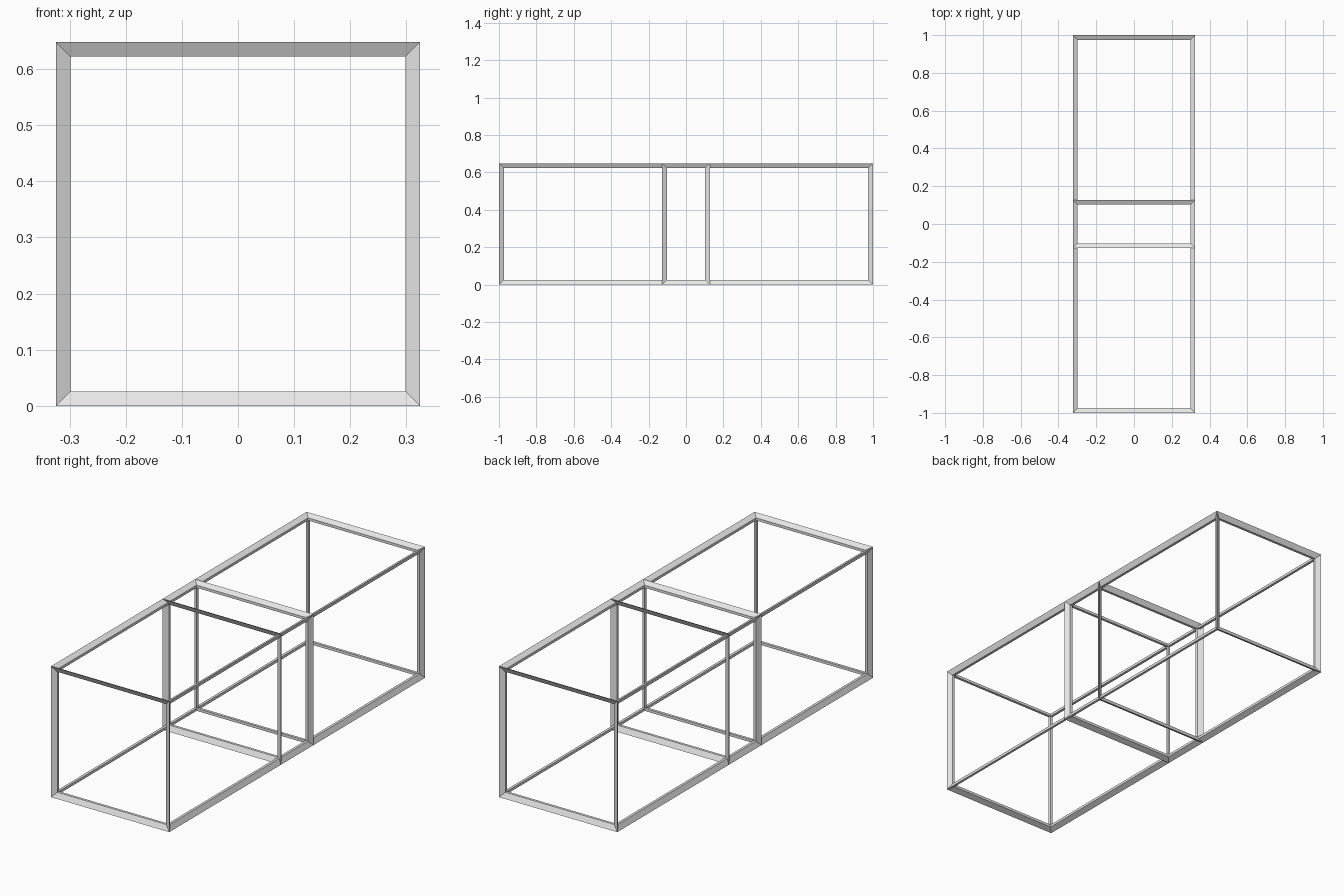
import bpy
import bmesh
from itertools import product
from mathutils import Vector

if "Cube" in bpy.data.objects:
    bpy.data.objects.remove(bpy.data.objects["Cube"])

T = 0.0259                      # thickness of the bars
WIDTH = HEIGHT = 0.648          # outer size of each frame
OVERLAP = 0.128                 # how far each frame reaches past the middle

grey = bpy.data.materials.new("light grey")
grey.diffuse_color = (0.8, 0.8, 0.8, 1.0)
grey.use_nodes = True
grey.node_tree.nodes["Principled BSDF"].inputs["Base Color"].default_value = grey.diffuse_color


def box_frame(name, y0, y1):
    """Open box of mitred, diamond-section bars between y0 and y1."""
    half = Vector((WIDTH - T, y1 - y0 - T, HEIGHT - T)) / 2
    centre = Vector((0, (y0 + y1) / 2, HEIGHT / 2))
    bm = bmesh.new()

    # Each corner has an outer point, an inner point and one inset point per side
    corners = {}
    for signs in product((-1, 1), repeat=3):
        s = Vector(signs)
        base = centre + s * half
        step = s * (T / 2)
        points = {'out': bm.verts.new(base + step), 'in': bm.verts.new(base - step)}
        for side in range(3):
            inset = base - step
            inset[side] = base[side]
            points[side] = bm.verts.new(inset)
        corners[signs] = points

    # Each bar joins two corners along one axis with four faces
    for axis in range(3):
        a, b = (axis + 1) % 3, (axis + 2) % 3
        for sa, sb in product((-1, 1), repeat=2):
            signs = [0, 0, 0]
            signs[a], signs[b] = sa, sb
            signs[axis] = -1
            p = corners[tuple(signs)]
            signs[axis] = 1
            q = corners[tuple(signs)]
            ring = ('out', a, 'in', b)
            for k in range(4):
                m, n = ring[k], ring[(k + 1) % 4]
                bm.faces.new((p[m], p[n], q[n], q[m]))

    bmesh.ops.recalc_face_normals(bm, faces=bm.faces)
    mesh = bpy.data.meshes.new(name)
    bm.to_mesh(mesh)
    bm.free()
    mesh.materials.append(grey)
    obj = bpy.data.objects.new(name, mesh)
    bpy.context.collection.objects.link(obj)


# Two long open boxes that overlap in the middle
box_frame("front_frame", -1.0, OVERLAP)
box_frame("rear_frame", -OVERLAP, 1.0)
